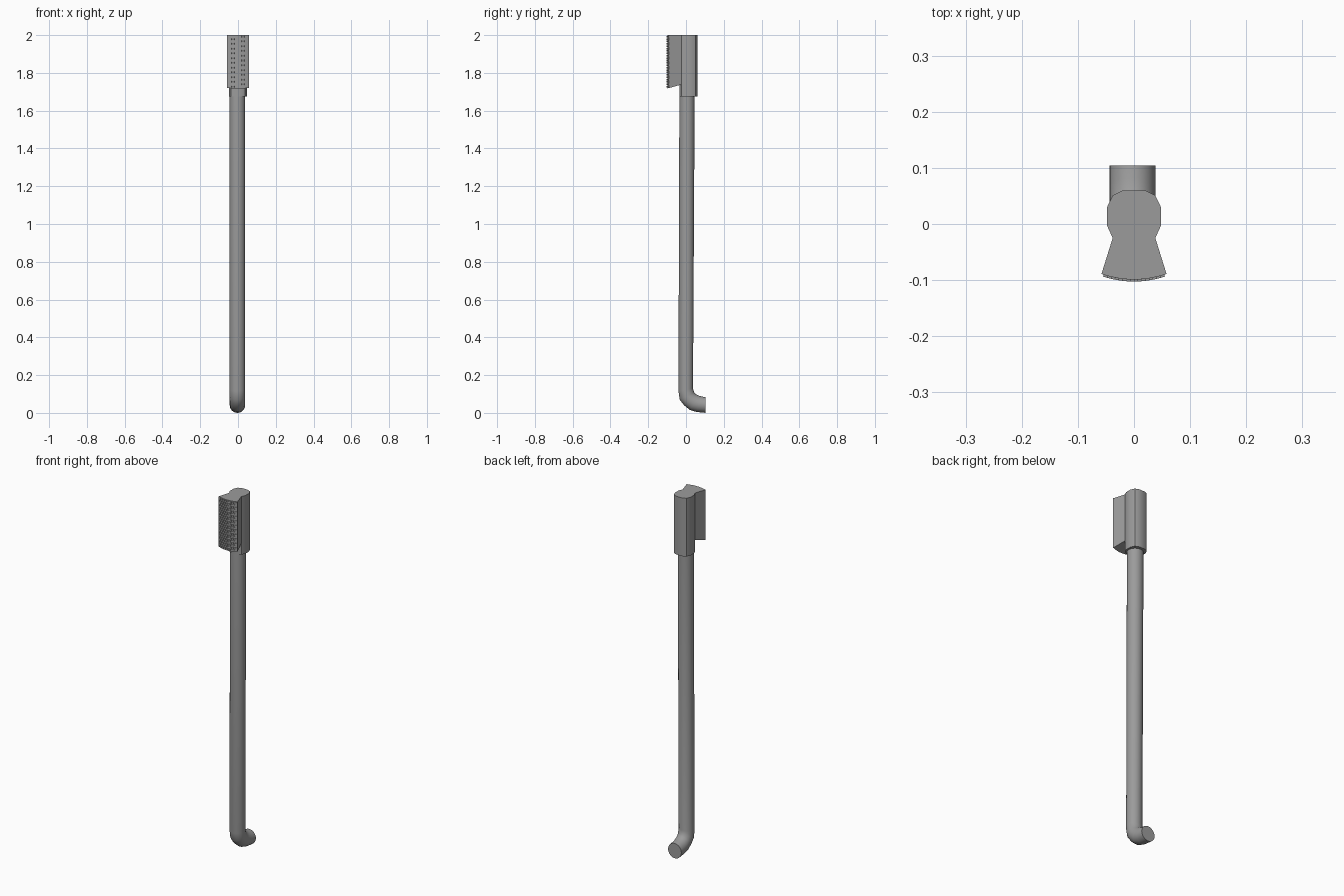
import bpy, bmesh, math
from mathutils import Vector, Matrix

cube = bpy.data.objects.get("Cube")
if cube:
    bpy.data.objects.remove(cube, do_unlink=True)

# Single grey material
grey = bpy.data.materials.new("metal grey")
grey.use_nodes = True
color = (0.33, 0.33, 0.33, 1)
grey.diffuse_color = color
grey.node_tree.nodes["Principled BSDF"].inputs["Base Color"].default_value = color


def finish(bm, name, smooth=None):
    bmesh.ops.recalc_face_normals(bm, faces=bm.faces)
    mesh = bpy.data.meshes.new(name)
    bm.to_mesh(mesh)
    bm.free()
    mesh.materials.append(grey)
    obj = bpy.data.objects.new(name, mesh)
    bpy.context.collection.objects.link(obj)
    if smooth:
        bpy.ops.object.select_all(action="DESELECT")
        obj.select_set(True)
        bpy.context.view_layer.objects.active = obj
        bpy.ops.object.shade_smooth_by_angle(angle=math.radians(smooth))
    return obj


def prism(name, outline, bottom, top, smooth=None):
    """Extrude an outline upward; bottom(y) gives the lower height."""
    bm = bmesh.new()
    low = [bm.verts.new((x, y, bottom(y))) for x, y in outline]
    high = [bm.verts.new((x, y, top)) for x, y in outline]
    bm.faces.new(low)
    bm.faces.new(high)
    for i in range(len(low)):
        j = (i + 1) % len(low)
        bm.faces.new((low[i], low[j], high[j], high[i]))
    return finish(bm, name, smooth)


def mirrored(half):
    return half + [(-x, y) for x, y in reversed(half)]


# Bent rod: each ring spans an outer and an inner (y, z) point
RADIUS, SIDES, ROD_X = 0.041, 24, -0.003
spans = [((-0.035, 1.69), (0.046, 1.69)),
         ((-0.040, 0.115), (0.037, 0.13)),
         ((-0.033, 0.070), (0.043, 0.108)),
         ((-0.010, 0.040), (0.053, 0.098)),
         ((0.020, 0.016), (0.068, 0.091)),
         ((0.055, 0.005), (0.082, 0.087)),
         ((0.104, 0.0), (0.104, 0.083))]
bm = bmesh.new()
rings = []
for outer, inner in spans:
    a, b = Vector((ROD_X, *outer)), Vector((ROD_X, *inner))
    mid, arm = (a + b) / 2, (a - b) / 2
    angles = [math.tau * k / SIDES for k in range(SIDES)]
    rings.append([bm.verts.new(mid + arm * math.cos(t) + Vector((RADIUS * math.sin(t), 0, 0)))
                  for t in angles])
for r, s in zip(rings, rings[1:]):
    for i in range(SIDES):
        j = (i + 1) % SIDES
        bm.faces.new((r[i], r[j], s[j], s[i]))
bm.faces.new(rings[0])
bm.faces.new(rings[-1])
finish(bm, "bent_rod", 40)

# Socket sleeve around the rod's upper end
sleeve = mirrored([(0.02, 0.06), (0.038, 0.051), (0.048, 0.03),
                   (0.048, -0.003), (0.038, -0.025), (0.02, -0.035)])
prism("socket_sleeve", sleeve, lambda y: 1.675, 2.0, 32)


# Flared pad with a gently curved front and sloping underside
HALF = 0.058


def front_y(x):
    return -0.099 + 0.010 * (x / HALF) ** 2


arc = [(HALF * (1 - k / 5), front_y(HALF * (1 - k / 5))) for k in range(11)]
pad = [(0.02, -0.035), (0.038, -0.025)] + arc + [(-0.038, -0.025), (-0.02, -0.035)]
prism("flared_pad", pad, lambda y: 1.745 + 0.28 * y, 2.0, 20)

# Staggered grip studs across the pad's front
ROWS, COLS = 22, 8
bm = bmesh.new()
for row in range(ROWS):
    z = 1.727 + row * 0.0126
    shift = 0.25 if row % 2 else -0.25
    for col in range(COLS):
        x = (col - (COLS - 1) / 2 + shift) * 0.0134
        turn = Matrix.Rotation(math.atan(0.02 * x / HALF ** 2), 4, "Z")
        place = Matrix.Translation((x, front_y(x), z)) @ turn
        size = Matrix.Diagonal((0.008, 0.007, 0.008, 1))
        stud = bmesh.ops.create_cube(bm, size=1, matrix=place @ size)
finish(bm, "grip_studs")
